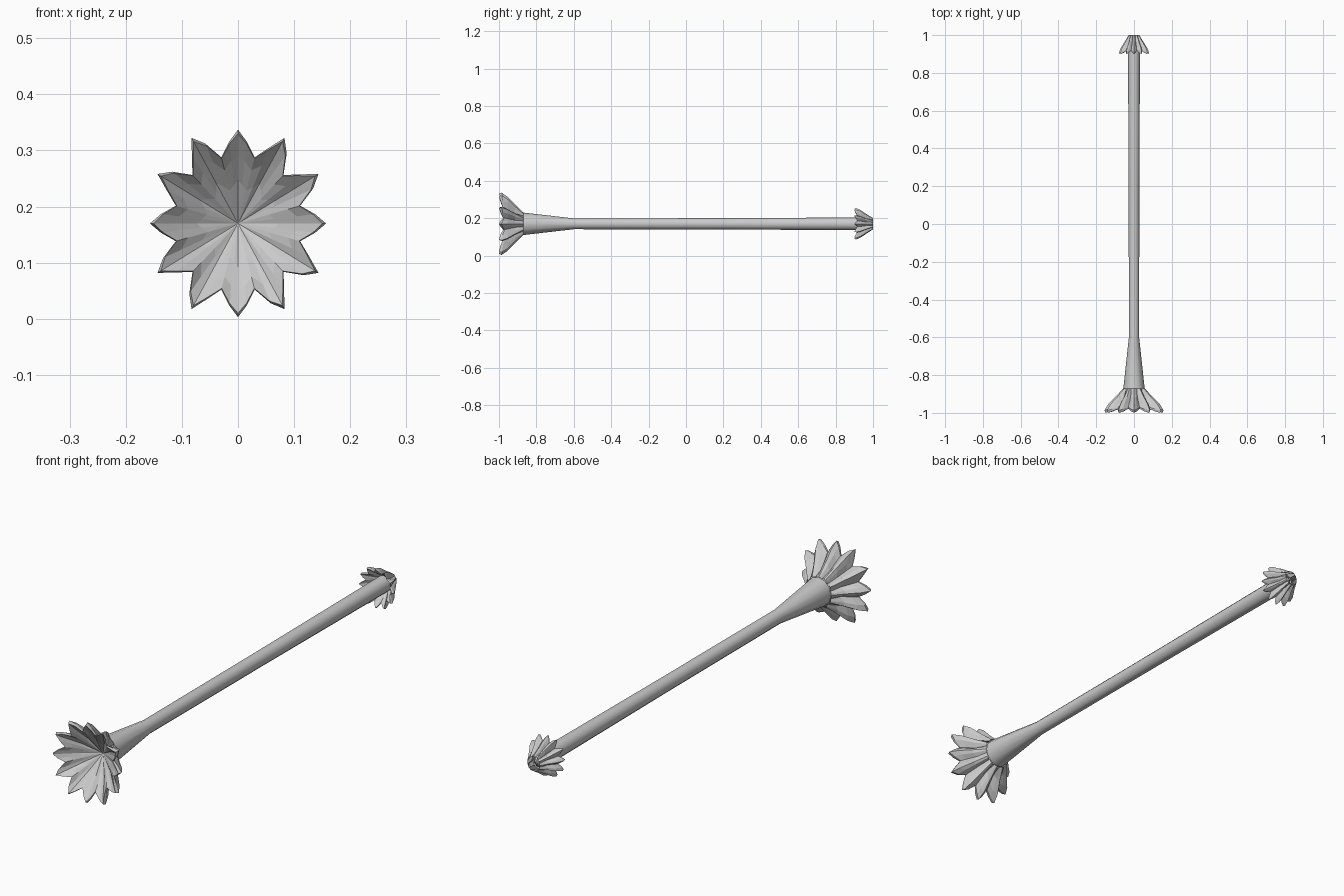
import bpy, bmesh
from math import sin, cos, pi, radians

if "Cube" in bpy.data.objects:
    bpy.data.objects.remove(bpy.data.objects["Cube"])

CZ = 0.17      # height of the long axis
PETALS = 12


def build(name, rings, cap_start=False, apex=None):
    """Loft rings of points; optionally close the start flat or the end to an apex."""
    bm = bmesh.new()
    loops = [[bm.verts.new(p) for p in ring] for ring in rings]
    n = len(loops[0])
    for a, b in zip(loops, loops[1:]):
        for i in range(n):
            j = (i + 1) % n
            bm.faces.new((a[i], a[j], b[j], b[i]))
    if cap_start:
        bm.faces.new(loops[0])
    if apex:
        tip = bm.verts.new(apex)
        for i in range(n):
            bm.faces.new((loops[-1][i], loops[-1][(i + 1) % n], tip))
    bmesh.ops.recalc_face_normals(bm, faces=bm.faces)
    mesh = bpy.data.meshes.new(name)
    bm.to_mesh(mesh)
    bm.free()
    ob = bpy.data.objects.new(name, mesh)
    bpy.context.collection.objects.link(ob)
    return ob


def point(r, a, y):
    return (0.94 * r * sin(a), y, CZ + r * cos(a))


def star_ring(ridge, shoulder, valley, y_ridge, y_valley, s, base, sy):
    """One pleated ring: ridge, shoulder, valley, shoulder for every petal."""
    pts = []
    for k in range(PETALS):
        a = 2 * pi * k / PETALS
        long = 1.0 + (0.055 if k % 3 else 0.0)
        ys = (y_ridge * 0.6 + y_valley * 0.4)
        for r, da, y in ((ridge * long, 0, y_ridge), (shoulder * long, 6.5, ys),
                         (valley, 15, y_valley), (shoulder, 23.5, ys)):
            pts.append(point(r * s, a + radians(da), base - y * sy))
    return pts


def flower(name, base, s, sy):
    # ridge radius, shoulder radius, valley radius, ridge depth, valley depth
    profile = [
        (0.060, 0.060, 0.060, 0.000, 0.000),
        (0.104, 0.094, 0.074, 0.045, 0.045),
        (0.146, 0.130, 0.105, 0.085, 0.080),
        (0.167, 0.147, 0.122, 0.117, 0.100),
        (0.160, 0.143, 0.120, 0.130, 0.108),
        (0.120, 0.112, 0.098, 0.098, 0.084),
        (0.078, 0.069, 0.061, 0.062, 0.055),
    ]
    rings = [star_ring(*p, s, base, sy) for p in profile]
    return build(name, rings, apex=(0, base - 0.015 * sy, CZ))


# Large pleated flower at the front, small hood of petals at the back
flower("front_flower", -0.87, 1.0, 1.0)
flower("rear_petals", 1.0, 0.5, 0.77)

# Stem flaring into the front flower
stem_profile = [(-0.87, 0.060), (-0.60, 0.029), (0.15, 0.030), (0.965, 0.034)]
SIDES = 12
rings = [[point(r, 2 * pi * i / SIDES, y) for i in range(SIDES)]
         for y, r in stem_profile]
stem = build("stem", rings)
bpy.context.view_layer.objects.active = stem
stem.select_set(True)
bpy.ops.object.shade_smooth_by_angle(angle=radians(35))
